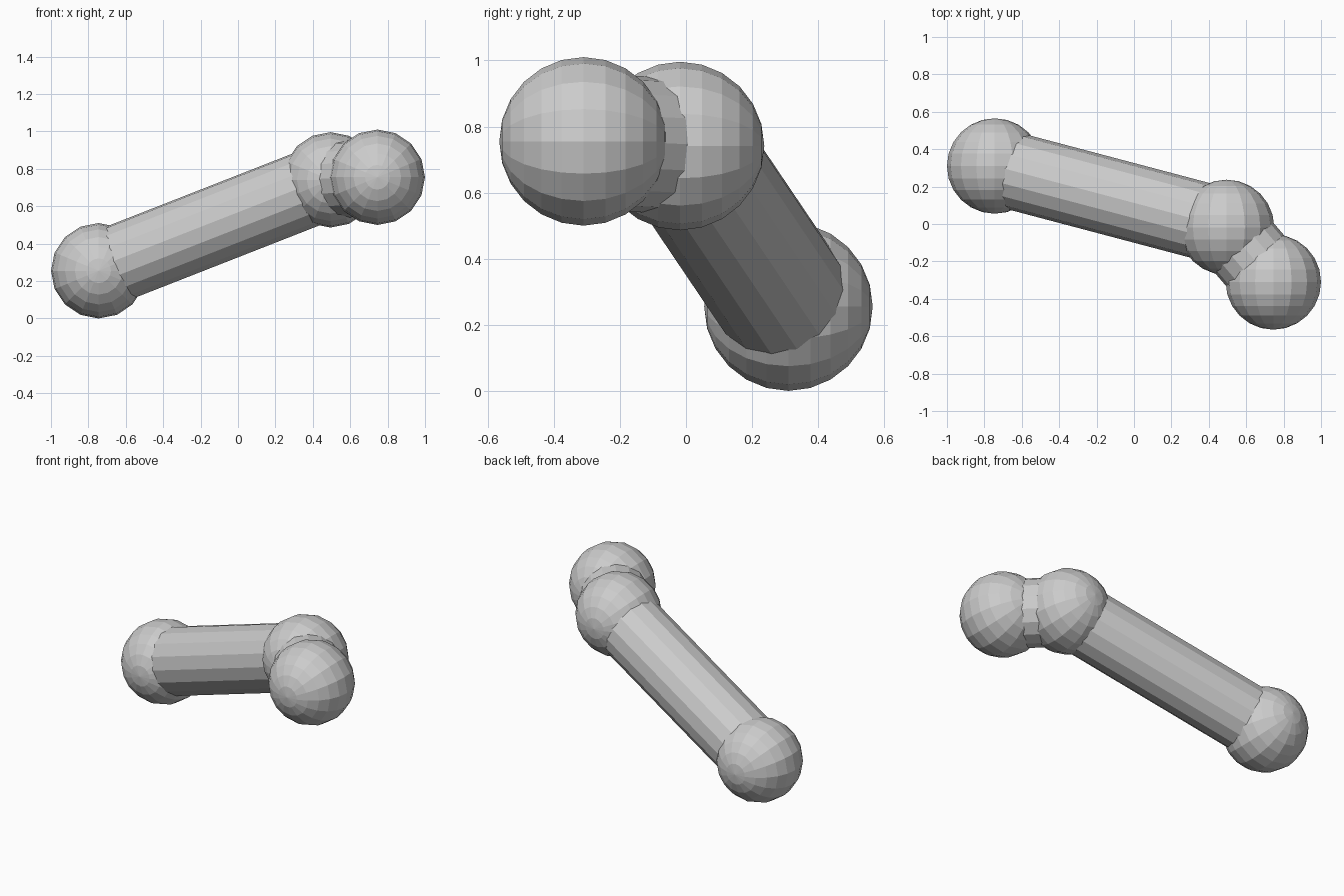
import bpy
from math import pi
from mathutils import Vector

if "Cube" in bpy.data.objects:
    bpy.data.objects.remove(bpy.data.objects["Cube"])

BALL_R = 0.255
ROD_R = 0.206

# Joint centres along the bent chain
low_end = Vector((-0.745, 0.31, 0.255))
elbow = Vector((0.495, -0.018, 0.741))
high_end = Vector((0.745, -0.31, 0.755))


def ball(name, centre):
    # Low-poly sphere with its poles along y
    bpy.ops.mesh.primitive_uv_sphere_add(
        segments=16, ring_count=12, radius=BALL_R,
        location=centre, rotation=(pi / 2, 0, 0))
    bpy.context.object.name = name


def rod(name, a, b):
    # Faceted cylinder from one joint centre to the next
    axis = b - a
    bpy.ops.mesh.primitive_cylinder_add(
        vertices=16, radius=ROD_R, depth=axis.length, location=(a + b) / 2,
        rotation=axis.to_track_quat('Z', 'Y').to_euler())
    bpy.context.object.name = name


# Joints
ball("low_end_ball", low_end)
ball("elbow_ball", elbow)
ball("high_end_ball", high_end)

# Connecting rods
rod("long_rod", low_end, elbow)
rod("short_rod", elbow, high_end)
